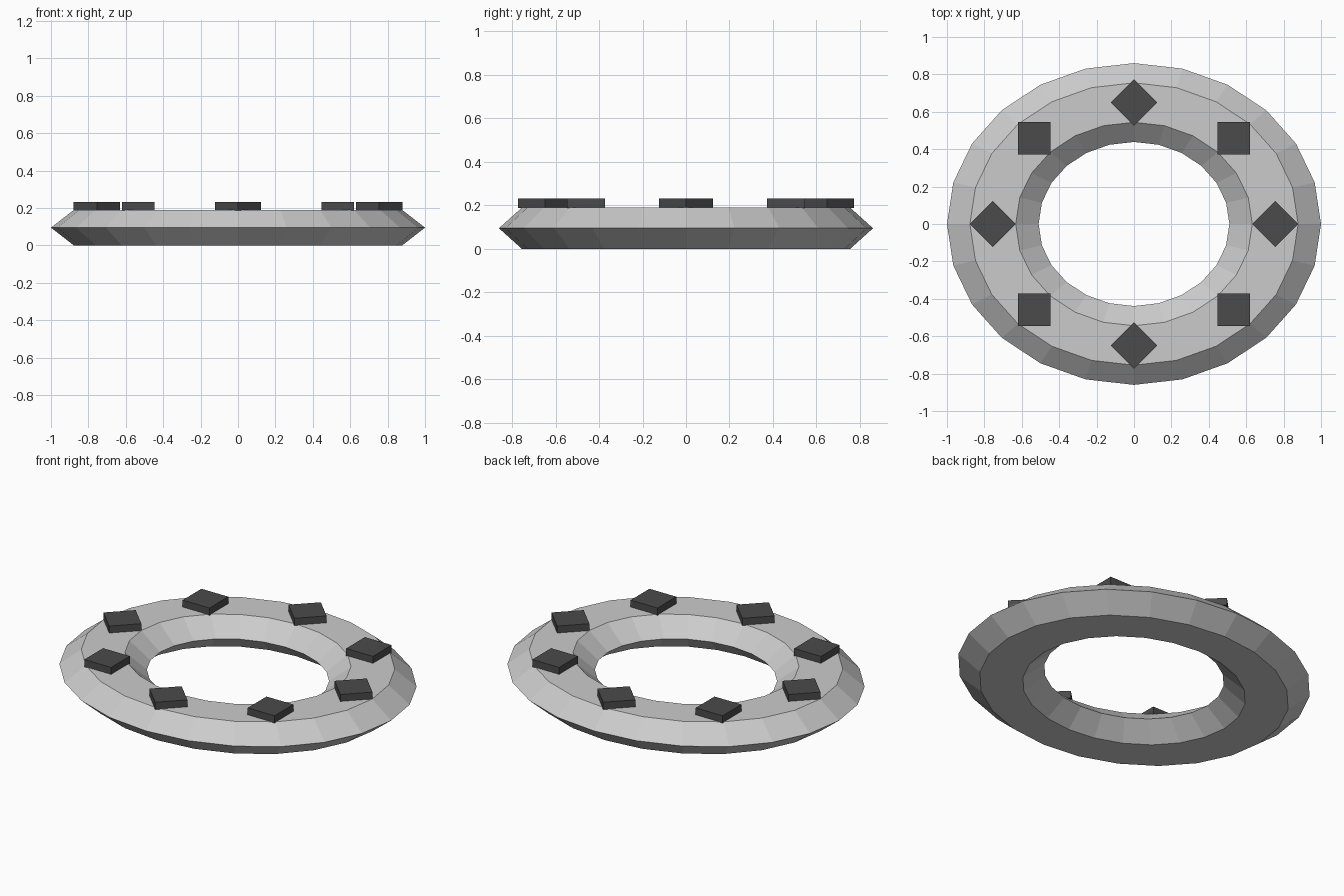
import bpy
from math import pi, sin, cos, radians

if "Cube" in bpy.data.objects:
    bpy.data.objects.remove(bpy.data.objects["Cube"])

MAJOR, MINOR = 0.755, 0.245   # ring radii along x
Y_SCALE = 0.86                # ring is an ellipse
HEIGHT = 0.19
STUDS, STUD_SIZE = 8, 0.175
STUD_BOTTOM, STUD_TOP = 0.187, 0.231

# Six-sided low-poly elliptical ring, flattened vertically
bpy.ops.mesh.primitive_torus_add(major_segments=24, minor_segments=6,
                                 major_radius=MAJOR, minor_radius=MINOR,
                                 location=(0, 0, HEIGHT / 2))
ring = bpy.context.object
ring.name = "ring"
ring.scale = (1, Y_SCALE, HEIGHT / (2 * MINOR * sin(radians(60))))
bpy.ops.object.transform_apply(location=False, rotation=False, scale=True)
bpy.ops.object.shade_flat()

# Dark square studs around the flat top, each turned corner-outward
dark = bpy.data.materials.new("dark_grey")
dark.diffuse_color = (0.07, 0.07, 0.07, 1)
dark.use_nodes = True
dark.node_tree.nodes["Principled BSDF"].inputs["Base Color"].default_value = dark.diffuse_color
for i in range(STUDS):
    a = 2 * pi * i / STUDS
    bpy.ops.mesh.primitive_cube_add(
        size=1, rotation=(0, 0, a + pi / 4),
        location=(MAJOR * cos(a), MAJOR * Y_SCALE * sin(a),
                  (STUD_BOTTOM + STUD_TOP) / 2))
    stud = bpy.context.object
    stud.name = f"stud_{i + 1}"
    stud.scale = (STUD_SIZE, STUD_SIZE, STUD_TOP - STUD_BOTTOM)
    stud.data.materials.append(dark)
